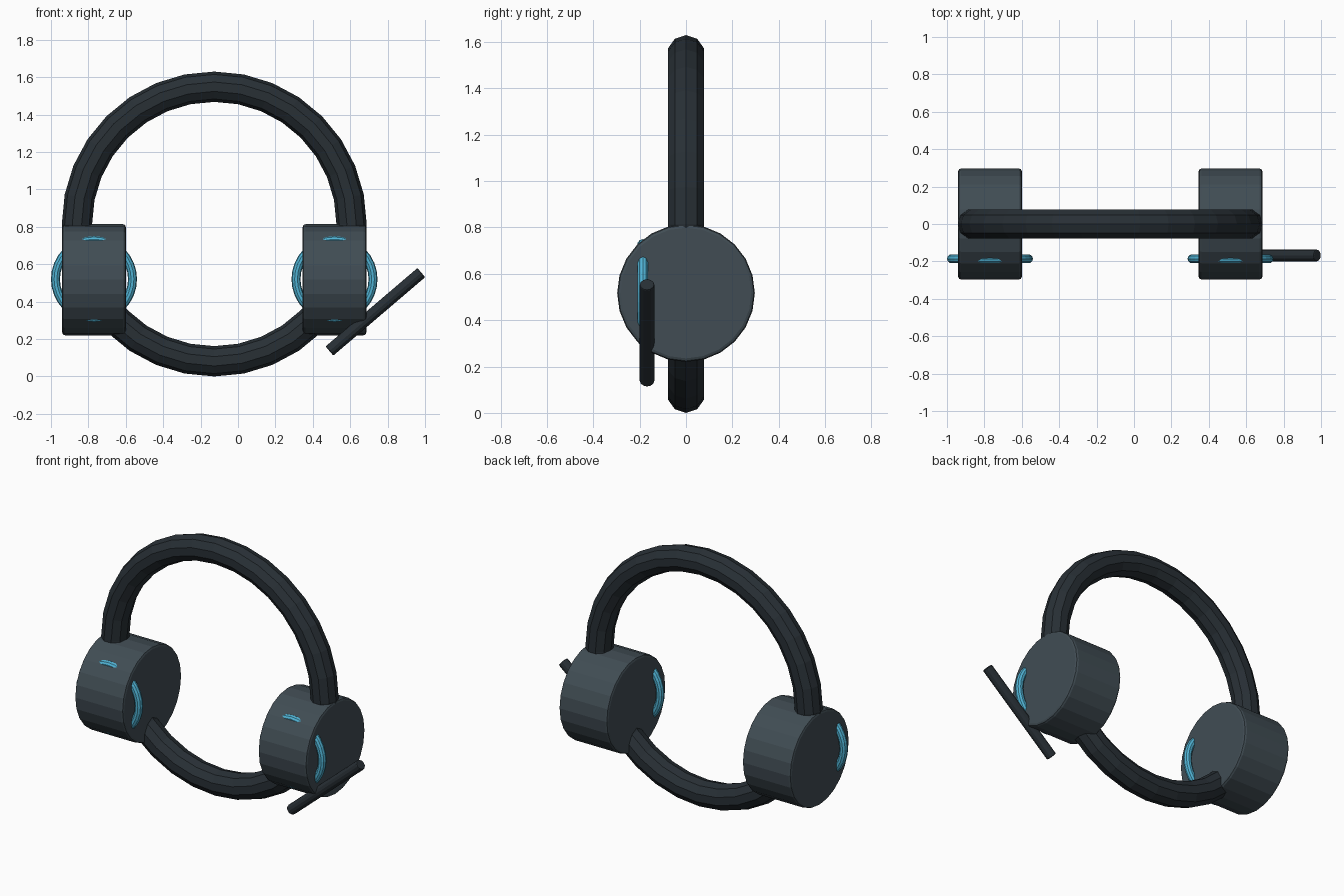
import bpy
from math import pi
from mathutils import Vector

if "Cube" in bpy.data.objects:
    bpy.data.objects.remove(bpy.data.objects["Cube"])


def material(name, rgb):
    m = bpy.data.materials.new(name)
    m.diffuse_color = (*rgb, 1)
    m.use_nodes = True
    m.node_tree.nodes["Principled BSDF"].inputs["Base Color"].default_value = m.diffuse_color
    return m


band_mat = material("dark_plastic", (0.021, 0.029, 0.036))
cup_mat = material("slate_plastic", (0.052, 0.073, 0.088))
glow_mat = material("cyan_trim", (0.08, 0.45, 0.66))


def finish(name, mat, bevel=0):
    ob = bpy.context.object
    ob.name = name
    ob.data.materials.append(mat)
    if bevel:
        b = ob.modifiers.new("soft_edge", 'BEVEL')
        b.width = bevel
        b.segments = 2
        b.limit_method = 'ANGLE'
        b.angle_limit = pi / 3
    return ob


def ring(name, loc, outer, tube, mat):
    # upright ring whose axis runs front to back
    bpy.ops.mesh.primitive_torus_add(
        major_segments=32, minor_segments=10, major_radius=outer - tube,
        minor_radius=tube, location=loc, rotation=(pi / 2, 0, 0))
    return finish(name, mat)


def rod(name, a, b, radius, sides, mat, bevel):
    # cylinder running between two points
    a, b = Vector(a), Vector(b)
    d = b - a
    bpy.ops.mesh.primitive_cylinder_add(
        vertices=sides, radius=radius, depth=d.length, location=(a + b) / 2,
        rotation=d.to_track_quat('Z', 'Y').to_euler())
    return finish(name, mat, bevel)


CX = -0.127   # middle of the headset
CUP_Z = 0.517

# full hoop headband
ring("headband", (CX, 0, 0.815), 0.815, 0.081, band_mat)

# ear cups with trim rings near the front
for side, s in (("left", -1), ("right", 1)):
    x = CX + s * 0.643
    rod(side + "_ear_cup", (x - 0.17, 0, CUP_Z), (x + 0.17, 0, CUP_Z),
        0.297, 24, cup_mat, 0.015)
    ring(side + "_trim_ring", (x, -0.186, CUP_Z + 0.003), 0.23, 0.024, glow_mat)

# microphone boom
rod("microphone_boom", (0.489, -0.168, 0.136), (0.98, -0.168, 0.555),
    0.032, 12, band_mat, 0.006)
